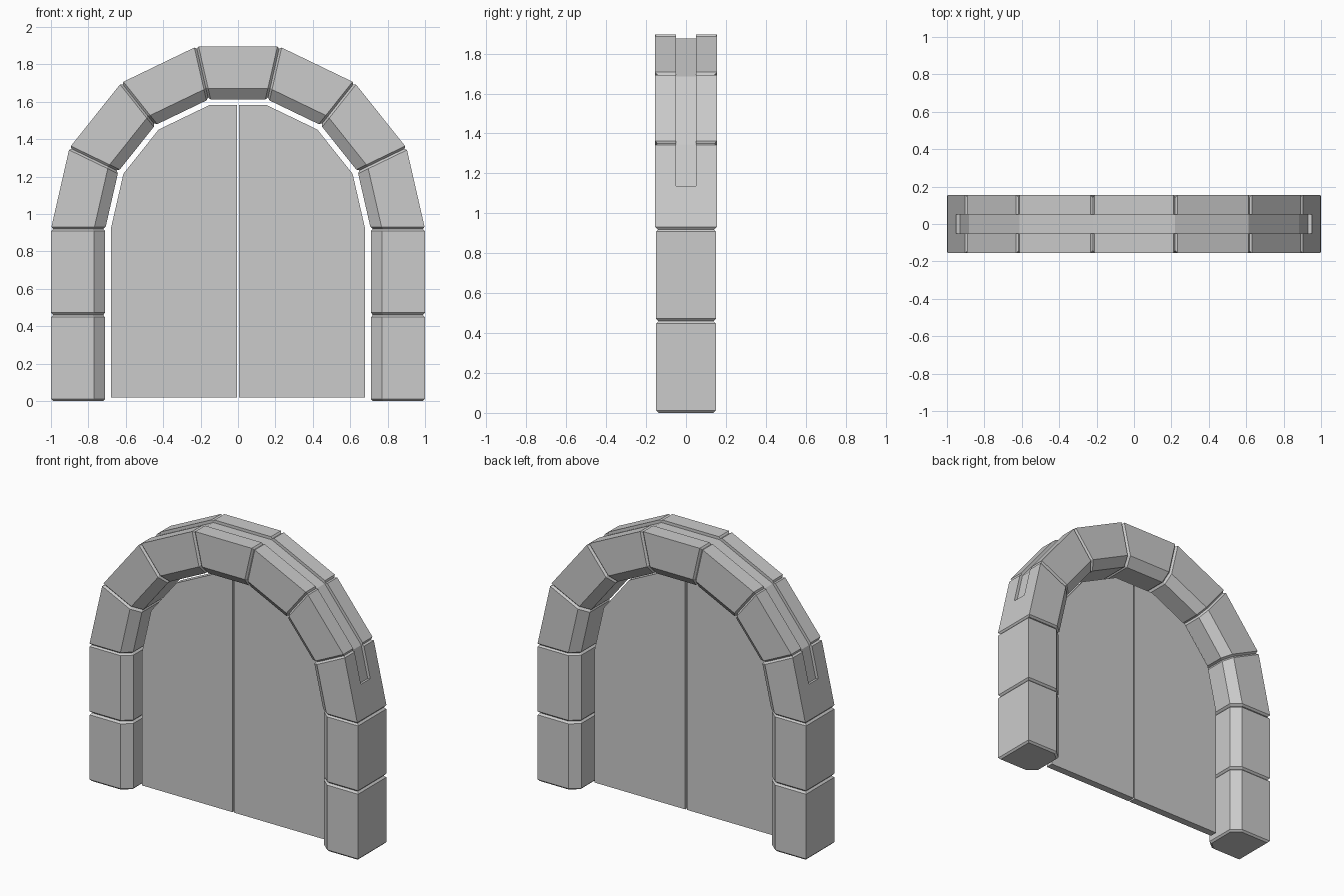
import bpy, bmesh
from math import pi, cos, sin
from mathutils import Vector

if "Cube" in bpy.data.objects:
    bpy.data.objects.remove(bpy.data.objects["Cube"])

SPRING = 0.92            # height where the arch begins
STEP = pi / 7            # seven arch stones
BEVEL = 0.012


def make_object(name, bm):
    bmesh.ops.recalc_face_normals(bm, faces=bm.faces)
    me = bpy.data.meshes.new(name)
    bm.to_mesh(me)
    bm.free()
    ob = bpy.data.objects.new(name, me)
    bpy.context.collection.objects.link(ob)
    return ob


def loft(name, rings):
    """Skin closed rings of points and cap both ends."""
    bm = bmesh.new()
    vs = [[bm.verts.new(p) for p in ring] for ring in rings]
    n = len(vs[0])
    for a, b in zip(vs, vs[1:]):
        for i in range(n):
            j = (i + 1) % n
            bm.faces.new((a[i], a[j], b[j], b[i]))
    bm.faces.new(vs[0])
    bm.faces.new(vs[-1])
    return make_object(name, bm)


def section(half):
    """Stone cross-section (radius, y) with chamfered inner edges."""
    c = half - 0.05
    return [(1, -half), (1, half), (0.77, half), (0.71, c), (0.71, -c), (0.77, -half)]


def stone(name, half, start, end):
    """Stone between two placement functions, bevelled at both ends."""
    full = section(half)
    k = 1 - BEVEL / 0.15
    small = [(0.855 + (r - 0.855) * k, y * k) for r, y in full]
    a, b = [start(*p) for p in full], [end(*p) for p in full]
    near = [p + (q - p).normalized() * BEVEL for p, q in zip(a, b)]
    far = [q + (p - q).normalized() * BEVEL for p, q in zip(a, b)]
    return loft(name, [[start(*p) for p in small], near, far, [end(*p) for p in small]])


def level(side, z):
    return lambda r, y: Vector((side * r, y, z))


def radial(i):
    return lambda r, y: Vector((r * cos(i * STEP), y, SPRING + r * sin(i * STEP)))


def prism(name, outline, y0, y1):
    return loft(name, [[(x, y, z) for x, z in outline] for y in (y0, y1)])


# Pillar blocks, two per side
for side, label in ((-1, "left"), (1, "right")):
    for k in range(2):
        stone(f"pillar_block_{label}_{k + 1}", 0.15,
              level(side, k * SPRING / 2), level(side, (k + 1) * SPRING / 2))

# Arch stones
arch = [stone(f"arch_stone_{i + 1}", 0.155, radial(i), radial(i + 1)) for i in range(7)]

# Shallow groove around the outside, from mid first stone to mid last stone
mid = cos(STEP / 2)
stations = [(0.5, mid)] + [(i, 1) for i in range(1, 7)] + [(6.5, mid)]
path = []
for radius, seq in ((0.98, stations), (1.1, stations[::-1])):
    for i, f in seq:
        p = radial(i)(radius * f, 0)
        path.append((p.x, p.z))
cutter = prism("groove_cutter", path, -0.05, 0.05)
cutter.hide_render = True
for ob in arch:
    m = ob.modifiers.new("groove", 'BOOLEAN')
    m.operation = 'DIFFERENCE'
    m.solver = 'EXACT'
    m.object = cutter
deps = bpy.context.evaluated_depsgraph_get()
cut = [bpy.data.meshes.new_from_object(ob.evaluated_get(deps)) for ob in arch]
for ob, me in zip(arch, cut):
    ob.modifiers.clear()
    ob.data = me
bpy.data.objects.remove(cutter)

# Double door leaves
for side, label in ((-1, "left"), (1, "right")):
    rim = [radial(i)(0.68, 0) for i in range(4)]
    outline = [(0.006, 0.02), (0.68, 0.02)] + [(p.x, p.z) for p in rim] + [(0.006, rim[-1].z)]
    prism(f"door_{label}", [(side * x, z) for x, z in outline], -0.05, 0.0)
